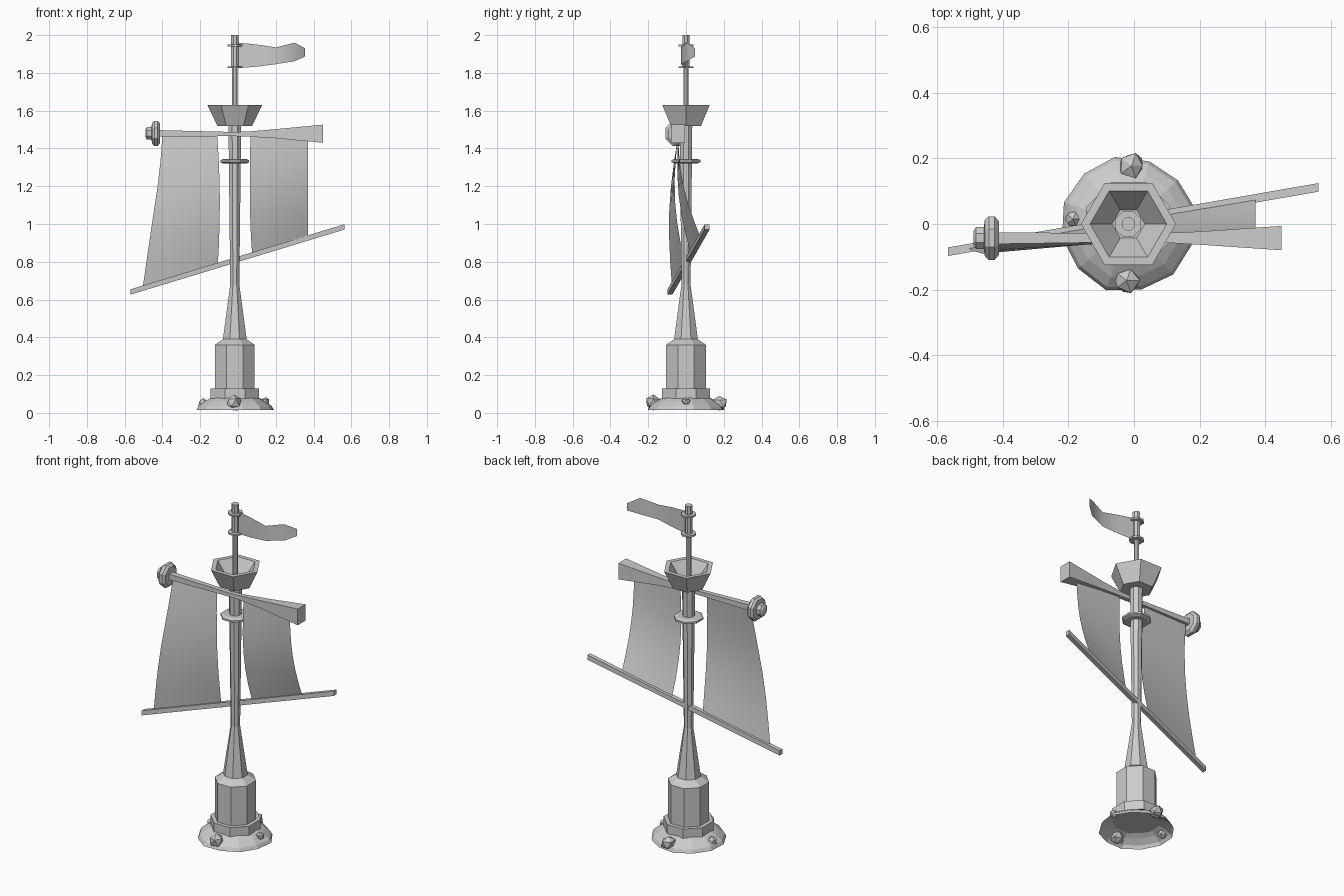
import bpy, bmesh, math, random
from mathutils import Vector, Matrix

if "Cube" in bpy.data.objects:
    bpy.data.objects.remove(bpy.data.objects["Cube"])

CX = -0.017  # mast axis
random.seed(4)


def finish(name, bm, smooth=False):
    bmesh.ops.remove_doubles(bm, verts=bm.verts, dist=1e-5)
    bmesh.ops.recalc_face_normals(bm, faces=bm.faces)
    me = bpy.data.meshes.new(name)
    bm.to_mesh(me)
    bm.free()
    ob = bpy.data.objects.new(name, me)
    bpy.context.collection.objects.link(ob)
    for p in me.polygons:
        p.use_smooth = smooth
    return ob


def loft(bm, rings, closed=True, caps=False):
    rows = [[bm.verts.new(p) for p in r] for r in rings]
    n = len(rows[0])
    for a, b in zip(rows, rows[1:]):
        for i in range(n if closed else n - 1):
            j = (i + 1) % n
            bm.faces.new((a[i], a[j], b[j], b[i]))
    if caps:
        bm.faces.new(rows[0][::-1])
        bm.faces.new(rows[-1])


def lathe(name, profile, sides, turn=0.0, caps=True, matrix=None, jitter=0.0):
    m = matrix or Matrix.Translation((CX, 0, 0))
    wob = [1 + random.uniform(-jitter, jitter) for _ in range(sides)]
    rings = []
    for r, z in profile:
        rings.append([m @ Vector((r * w * math.cos(turn + i * math.tau / sides),
                                  r * w * math.sin(turn + i * math.tau / sides), z))
                      for i, w in enumerate(wob)])
    bm = bmesh.new()
    loft(bm, rings, caps=caps)
    return finish(name, bm)


def closed_lathe(name, profile, sides, turn=0.0):
    return lathe(name, profile + profile[:1], sides, turn, caps=False)


def beam(name, stations):
    # stations: centre x, y, z, half width, half height
    bm = bmesh.new()
    loft(bm, [[(x, y - w, z - h), (x, y + w, z - h), (x, y + w, z + h), (x, y - w, z + h)]
              for x, y, z, w, h in stations], caps=True)
    return finish(name, bm)


def spline(pts, t):
    # piecewise linear lookup over evenly spaced values
    f = t * (len(pts) - 1)
    i = min(int(f), len(pts) - 2)
    return pts[i] + (pts[i + 1] - pts[i]) * (f - i)


def low_yard(x):
    t = (x + 0.57) / 1.135
    return -0.085 + 0.197 * t, 0.64 + 0.345 * t


def sail(name, edge_a, edge_b, bulge, nu=4, nv=6):
    rings = []
    for j in range(nv + 1):
        v = j / nv
        row = []
        for i in range(nu + 1):
            u = i / nu
            x = spline(edge_a, v) * (1 - u) + spline(edge_b, v) * u
            yb, zb = low_yard(x)
            y = -0.042 * (1 - v) + yb * v - bulge * math.sin(math.pi * v)
            row.append((x, y, 1.465 * (1 - v) + zb * v))
        rings.append(row)
    bm = bmesh.new()
    loft(bm, rings, closed=False)
    return finish(name, bm, smooth=True)


# Octagonal mast and pedestal
T = math.pi / 8
lathe("mast", [(.138, .075), (.138, .13), (.114, .13), (.114, .36), (.068, .39),
               (.026, .68), (.034, 1.33), (.036, 1.53)], 8, T)
lathe("top_pole", [(.015, 1.5), (.015, 1.83), (.021, 1.83), (.021, 2.0)], 8, T)
closed_lathe("mast_ring", [(.03, 1.32), (.066, 1.32), (.082, 1.327), (.082, 1.338),
                           (.066, 1.345), (.03, 1.345)], 8, T)
for n, z in enumerate((1.83, 1.945)):
    closed_lathe(f"flag_ring_{n}", [(.015, z - .005), (.042, z - .005), (.042, z + .005), (.015, z + .005)], 8, T)

# Lookout basket
lathe("lookout_basket", [(.092, 1.52), (.145, 1.63), (.117, 1.63), (.05, 1.54)], 6)

# Mound skirt and stones
lathe("mound", [(.207, .016), (.197, .035), (.165, .06), (.12, .085)], 12, .2, caps=False, jitter=.03)
stones = [(-.022, -.172, .055, .043), (-.007, .178, .05, .042), (-.185, .015, .05, .027),
          (.145, .0, .06, .026), (.11, .11, .055, .025)]
for n, (x, y, z, r) in enumerate(stones[:4]):
    bm = bmesh.new()
    bmesh.ops.create_icosphere(bm, subdivisions=1, radius=r)
    for v in bm.verts:
        v.co *= random.uniform(.88, 1.08)
        v.co = Vector((v.co.x + x, v.co.y + y, v.co.z + z))
    finish(f"stone_{n}", bm)

# Upper yard, flaring to the right, with knob on the left
beam("upper_yard", [(-.43, -.043, 1.48, .018, .017), (-.02, -.042, 1.476, .013, .011),
                    (.06, -.042, 1.476, .013, .014), (.2, -.043, 1.478, .02, .024),
                    (.45, -.043, 1.478, .037, .048)])
K = Matrix.Translation((0, -.043, 1.48)) @ Matrix.Rotation(math.pi / 2, 4, 'Y')
lathe("yard_knob", [(.022, -.49), (.036, -.482), (.036, -.458), (.06, -.455),
                    (.072, -.443), (.072, -.425), (.055, -.412)], 8, T, matrix=K)

# Lower yard, slanted
beam("lower_yard", [(x, *low_yard(x), .013, .014) for x in (-.568, .563)])

# Sails
sail("left_sail", [-.40, -.415, -.445, -.475, -.505], [-.11, -.099, -.096, -.098, -.107], .036)
sail("right_sail", [.066, .063, .063, .065, .075], [.372, .37, .37, .37, .37], .03)

# Pennant
flag = [(.0, 0, 1.825, 1.96), (.1, -.014, 1.833, 1.95), (.2, -.026, 1.846, 1.935),
        (.30, .004, 1.862, 1.96), (.355, .048, 1.887, 1.93)]
bm = bmesh.new()
loft(bm, [[(x, y, a), (x, y, (a + b) / 2), (x, y, b)] for x, y, a, b in flag], closed=False)
finish("pennant", bm, smooth=True)
